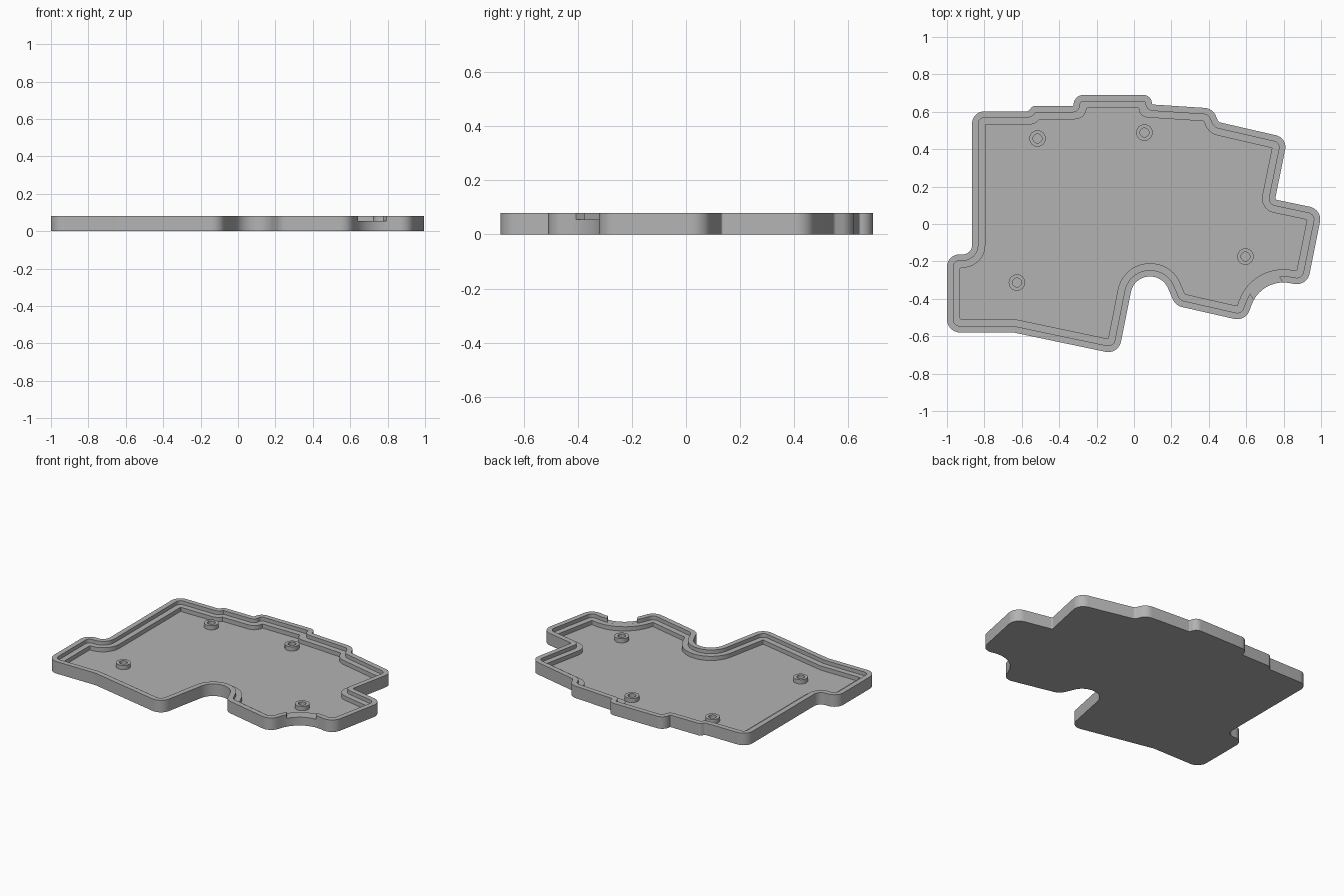
import bpy, bmesh, math
from mathutils import Vector, Matrix

cube = bpy.data.objects.get("Cube")
if cube:
    bpy.data.objects.remove(cube, do_unlink=True)

HEIGHT, LEDGE, FLOOR = 0.08, 0.055, 0.027
LIP, WALL = 0.034, 0.071
ARC_STEPS = 10

grey = bpy.data.materials.new("plain grey")
grey.use_nodes = True
grey.diffuse_color = (0.45, 0.45, 0.45, 1)
grey.node_tree.nodes["Principled BSDF"].inputs["Base Color"].default_value = grey.diffuse_color

# Tray outline, clockwise: x, y, corner radius
CORNERS = [
    (-.866, .602, .065), (-.564, .602, .02), (-.543, .631, .03),
    (-.324, .631, .005), (-.318, .69, .052), (.094, .69, .048),
    (.096, .639, .008), (.42, .618, .07), (.452, .545, .02),
    (.821, .46, .065), (.754, .131, .008), (1.008, .078, .07),
    (.925, -.334, .07), (.682, -.286, .182), (.596, -.521, .07),
    (.222, -.436, .07), (.155, -.281, .107), (0, -.281, .107),
    (-.083, -.698, .07), (-.644, -.58, .1), (-1, -.58, .07),
    (-1, -.163, .065), (-.866, -.163, .05),
]


def inward(d):
    return Vector((d.y, -d.x))


def outline(inset):
    """Rounded outline moved inward; every inset has the same point count."""
    n = len(CORNERS)
    raw = [Vector(c[:2]) for c in CORNERS]
    dirs = [(raw[(i + 1) % n] - raw[i]).normalized() for i in range(n)]
    pts, radii, turns = [], [], []
    for i in range(n):
        a, b = dirs[i - 1], dirs[i]
        na, nb = inward(a), inward(b)
        pts.append(raw[i] + (na + nb) * (inset / (1 + na.dot(nb))))
        turn = math.atan2(a.cross(b), a.dot(b))
        turns.append(turn)
        r = CORNERS[i][2]
        radii.append(max(r - inset, 0.004) if turn < 0 else r + inset)
    # Shrink fillets that would overlap along a short side
    cut = [radii[i] * math.tan(abs(turns[i]) / 2) for i in range(n)]
    fit = [min(1, 0.98 * (pts[(i + 1) % n] - pts[i]).length / (cut[i] + cut[(i + 1) % n]))
           for i in range(n)]
    result = []
    for i in range(n):
        scale = min(fit[i - 1], fit[i])
        start = pts[i] - dirs[i - 1] * cut[i] * scale
        side = 1 if turns[i] < 0 else -1
        centre = start + inward(dirs[i - 1]) * side * radii[i] * scale
        for k in range(ARC_STEPS + 1):
            spin = Matrix.Rotation(turns[i] * k / ARC_STEPS, 2)
            result.append(centre + spin @ (start - centre))
    return result


def circle(x, y, r, count=32):
    return [Vector((x + r * math.cos(math.tau * k / count),
                    y - r * math.sin(math.tau * k / count))) for k in range(count)]


def loft(name, layers):
    """Closed solid through a list of (ring, z), capped at both ends."""
    bm = bmesh.new()
    rings = [[bm.verts.new((p.x, p.y, z)) for p in ring] for ring, z in layers]
    for lo, hi in zip(rings, rings[1:]):
        for k in range(len(lo)):
            bm.faces.new((lo[k - 1], lo[k], hi[k], hi[k - 1]))
    bm.faces.new(rings[0])
    bm.faces.new(rings[-1])
    bmesh.ops.recalc_face_normals(bm, faces=bm.faces)
    mesh = bpy.data.meshes.new(name)
    bm.to_mesh(mesh)
    bm.free()
    mesh.materials.append(grey)
    obj = bpy.data.objects.new(name, mesh)
    bpy.context.collection.objects.link(obj)
    return obj


def activate(obj):
    bpy.ops.object.select_all(action='DESELECT')
    obj.select_set(True)
    bpy.context.view_layer.objects.active = obj


# Tray: outer wall, thin lip, recessed ledge and floor
outer, lip, inner = outline(0), outline(LIP), outline(WALL)
tray = loft("tray", [(outer, 0), (outer, HEIGHT), (lip, HEIGHT),
                     (lip, LEDGE), (inner, LEDGE), (inner, FLOOR)])

# Opening through the lip at the curved front edge
bpy.ops.mesh.primitive_cube_add(size=1, location=(.705, -.337, LEDGE + .0502),
                                rotation=(0, 0, math.radians(30)))
cutter = bpy.context.object
cutter.name = "lip_opening_cutter"
cutter.scale = (.18, .14, .1)
cutter.hide_render = True
cutter.data.materials.append(grey)
activate(tray)
opening = tray.modifiers.new("lip_opening", 'BOOLEAN')
opening.operation = 'DIFFERENCE'
opening.solver = 'EXACT'
opening.object = cutter
bpy.ops.object.modifier_apply(modifier=opening.name)
bpy.data.objects.remove(cutter, do_unlink=True)

# Screw posts with open centres
parts = [tray]
for name, x, y in (("back_right", -.516, .457), ("back_left", .056, .489),
                   ("front_right", -.626, -.313), ("front_left", .596, -.174)):
    rim, hole = circle(x, y, .044), circle(x, y, .024)
    parts.append(loft(name + "_screw_post", [(rim, FLOOR - .005), (rim, LEDGE),
                                             (hole, LEDGE), (hole, FLOOR + .001)]))

for part in parts:
    activate(part)
    bpy.ops.object.shade_smooth_by_angle(angle=math.radians(30))
